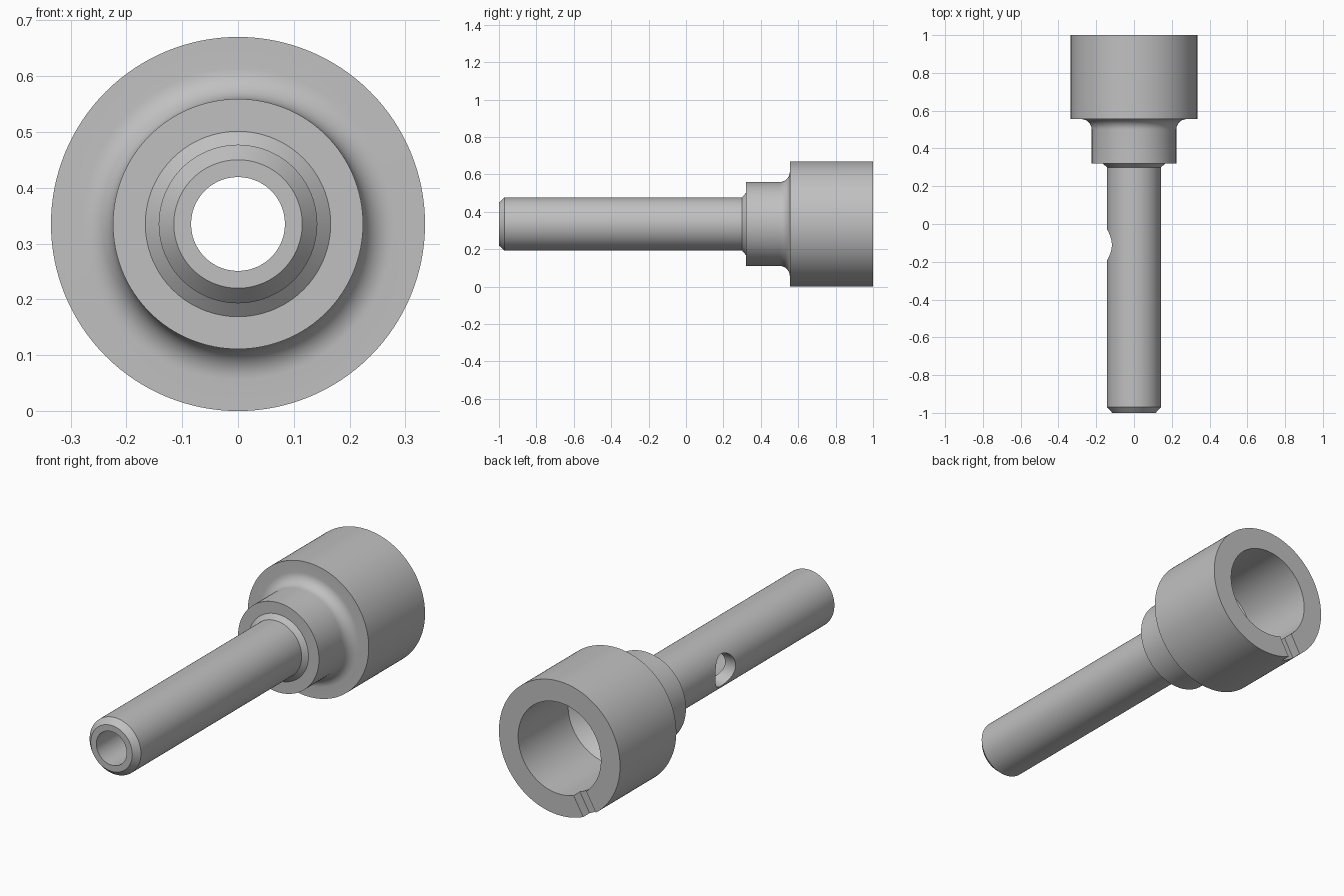
import bpy, bmesh, math
from mathutils import Matrix, Vector

cube = bpy.data.objects.get("Cube")
if cube:
    bpy.data.objects.remove(cube, do_unlink=True)

AXIS_Z = 0.335      # height of the turning axis
SEGMENTS = 128

steel = bpy.data.materials.new("grey_steel")
steel.use_nodes = True
colour = (0.53, 0.53, 0.53, 1)
steel.diffuse_color = colour
steel.node_tree.nodes["Principled BSDF"].inputs["Base Color"].default_value = colour


def add_object(name, bm):
    bmesh.ops.recalc_face_normals(bm, faces=bm.faces)
    mesh = bpy.data.meshes.new(name)
    bm.to_mesh(mesh)
    bm.free()
    mesh.materials.append(steel)
    obj = bpy.data.objects.new(name, mesh)
    bpy.context.collection.objects.link(obj)
    return obj


def lathe(name, profile):
    """Turn a closed (radius, y) outline around the long axis."""
    bm = bmesh.new()
    verts = [bm.verts.new((r, y, AXIS_Z)) for r, y in profile]
    edges = [bm.edges.new((v, verts[i - 1])) for i, v in enumerate(verts)]
    bmesh.ops.spin(bm, geom=verts + edges, cent=(0, 0, AXIS_Z), axis=(0, 1, 0),
                   angle=math.tau, steps=SEGMENTS, use_merge=True)
    bmesh.ops.remove_doubles(bm, verts=bm.verts, dist=1e-5)
    return add_object(name, bm)


def cut(target, cutter):
    cutter.hide_render = True
    mod = target.modifiers.new(cutter.name, 'BOOLEAN')
    mod.operation = 'DIFFERENCE'
    mod.solver = 'EXACT'
    mod.object = cutter
    bpy.context.view_layer.objects.active = target
    bpy.ops.object.modifier_apply(modifier=mod.name)
    bpy.data.objects.remove(cutter, do_unlink=True)


# Outline: hollow shaft, collar with fillet, wide socket, conical bore floor
FILLET = 0.055
fillet = [(0.224 + FILLET * (1 - math.cos(a)), 0.555 - FILLET * (1 - math.sin(a)))
          for a in (math.pi / 2 * i / 10 for i in range(11))]
outline = [(0.084, -1), (0.115, -1), (0.142, -0.97), (0.142, 0.30),
           (0.166, 0.32), (0.224, 0.32), *fillet,
           (0.335, 0.555), (0.335, 1), (0.229, 1), (0.229, 0.605), (0.084, 0.46)]
body = lathe("socket_shaft", outline)

# Round cross hole through one wall of the shaft
bm = bmesh.new()
bmesh.ops.create_cone(bm, cap_ends=True, segments=48, radius1=0.08, radius2=0.08, depth=0.3,
                      matrix=Matrix.Translation((-0.15, -0.11, AXIS_Z))
                      @ Matrix.Rotation(math.pi / 2, 4, 'Y'))
cut(body, add_object("cross_hole_cutter", bm))

# Shallow radial slot in the rear rim, turned off the bottom
bm = bmesh.new()
bmesh.ops.create_cube(bm, size=1, matrix=Matrix.Translation((0, 1, AXIS_Z))
                      @ Matrix.Rotation(math.radians(30), 4, 'Y')
                      @ Matrix.Translation((0, 0, -0.3))
                      @ Matrix.Diagonal(Vector((0.08, 0.1, 0.25, 1))))
cut(body, add_object("rim_slot_cutter", bm))

# Smooth turned surfaces with crisp edges
bpy.ops.object.select_all(action='DESELECT')
body.select_set(True)
bpy.context.view_layer.objects.active = body
bpy.ops.object.shade_smooth_by_angle(angle=math.radians(30))
